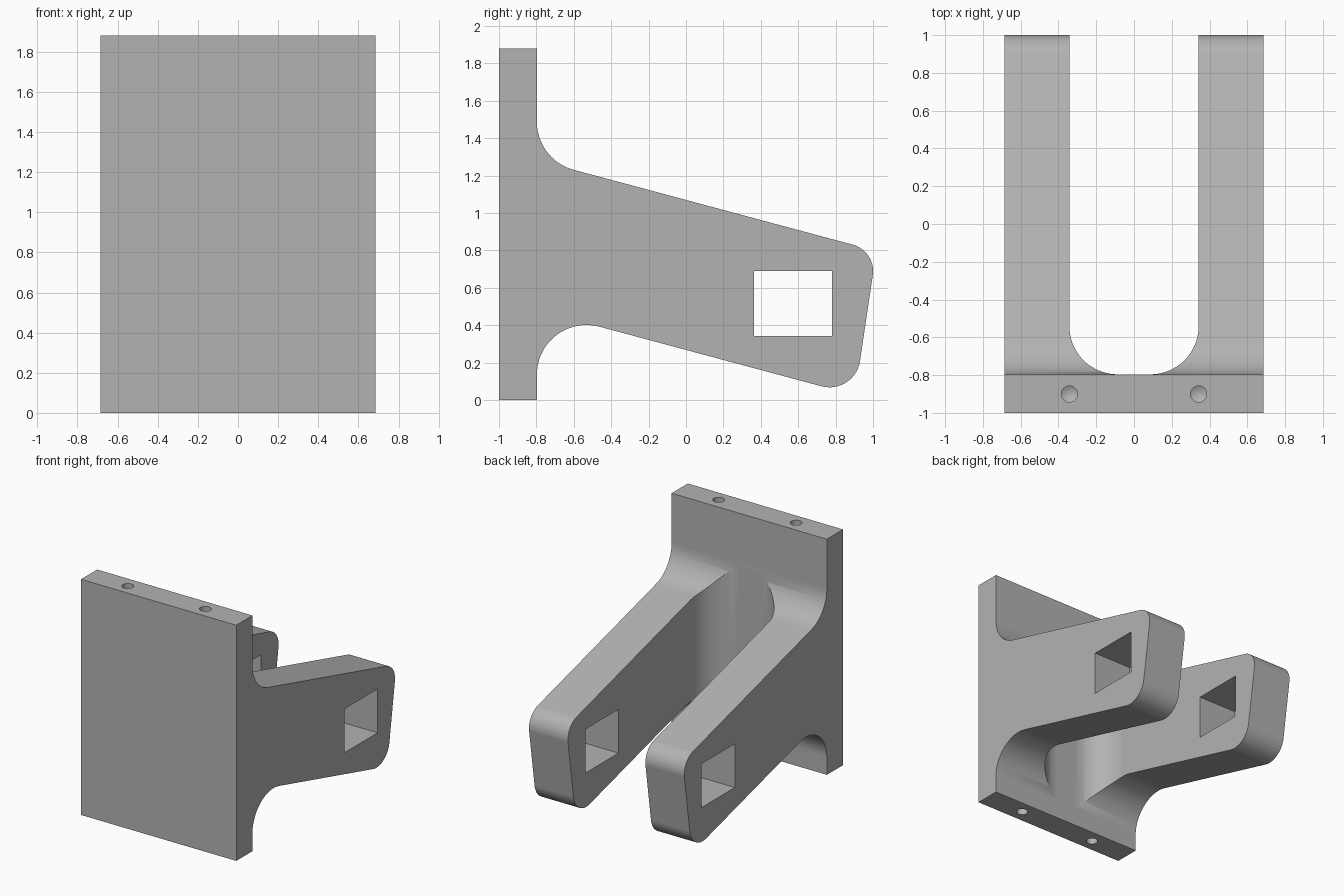
import bpy, bmesh, math
from mathutils import Vector

cube = bpy.data.objects.get("Cube")
if cube:
    bpy.data.objects.remove(cube, do_unlink=True)

HALF_W, HEIGHT, PLATE_Y = 0.685, 1.88, -0.797
SEGS = 20

grey = bpy.data.materials.new("plain grey")
grey.use_nodes = True
colour = (0.45, 0.45, 0.45, 1)
grey.diffuse_color = colour
grey.node_tree.nodes["Principled BSDF"].inputs["Base Color"].default_value = colour


def rounded(corners):
    """Outline from (a, b, radius) corners, each rounded by a tangent arc."""
    out = []
    for i, (a, b, r) in enumerate(corners):
        p = Vector((a, b))
        if r == 0:
            out.append(p)
            continue
        u = (Vector(corners[i - 1][:2]) - p).normalized()
        v = (Vector(corners[(i + 1) % len(corners)][:2]) - p).normalized()
        half = u.angle(v) / 2
        centre = p + (u + v).normalized() * (r / math.sin(half))
        start = p + u * (r / math.tan(half)) - centre
        end = p + v * (r / math.tan(half)) - centre
        sweep = math.pi - 2 * half
        for k in range(SEGS + 1):
            t = k / SEGS
            d = (start * math.sin((1 - t) * sweep) + end * math.sin(t * sweep)) / math.sin(sweep)
            out.append(centre + d)
    return out


def new_object(name, bm):
    bmesh.ops.recalc_face_normals(bm, faces=bm.faces)
    mesh = bpy.data.meshes.new(name)
    bm.to_mesh(mesh)
    bm.free()
    mesh.materials.append(grey)
    obj = bpy.data.objects.new(name, mesh)
    bpy.context.collection.objects.link(obj)
    return obj


def prism(name, outline, place, low, high):
    """Extrude a 2D outline; place(a, b, depth) gives the 3D point."""
    bm = bmesh.new()
    face = bm.faces.new([bm.verts.new(place(a, b, low)) for a, b in outline])
    moved = bmesh.ops.extrude_face_region(bm, geom=[face])["geom"]
    shift = Vector(place(0, 0, high)) - Vector(place(0, 0, low))
    bmesh.ops.translate(bm, vec=shift, verts=[g for g in moved if isinstance(g, bmesh.types.BMVert)])
    return new_object(name, bm)


def drill(name, x, z, inward):
    """Blind hole with a conical end, entering along z."""
    bm = bmesh.new()
    r, depth = 0.043, 0.3
    rings = [[bm.verts.new((x + r * math.cos(k * math.tau / 32), -0.9 + r * math.sin(k * math.tau / 32), h))
              for k in range(32)] for h in (z - inward * 0.05, z + inward * depth)]
    tip = bm.verts.new((x, -0.9, z + inward * (depth + 0.025)))
    bm.faces.new(rings[0])
    for k in range(32):
        n = (k + 1) % 32
        bm.faces.new((rings[0][k], rings[0][n], rings[1][n], rings[1][k]))
        bm.faces.new((rings[1][k], rings[1][n], tip))
    return new_object(name, bm)


def along_x(a, b, d):
    return (d, a, b)


def along_z(a, b, d):
    return (a, b, d)


# Back plate and sloping arm in one side profile
side = rounded([
    (-1, 0, 0), (PLATE_Y, 0, 0), (PLATE_Y, 0.482, 0.265),
    (0.903, 0.026, 0.165), (1.018, 0.797, 0.147),
    (PLATE_Y, 1.284, 0.265), (PLATE_Y, HEIGHT, 0), (-1, HEIGHT, 0)])
bracket = prism("bracket", side, along_x, -HALF_W, HALF_W)

# Round-cornered slot that splits the arm in two
slot_y = PLATE_Y + 0.001
slot = rounded([(-0.342, 1.2, 0), (-0.342, slot_y, 0.255), (0.342, slot_y, 0.255), (0.342, 1.2, 0)])
cutters = [prism("slot_cutter", slot, along_z, -0.2, 2.1)]

# Rectangular window through both arms
window = [(0.363, 0.342), (0.78, 0.342), (0.78, 0.69), (0.363, 0.69)]
cutters.append(prism("window_cutter", window, along_x, -1, 1))

# Screw holes in the top and bottom edges of the plate
for x in (-0.342, 0.342):
    cutters.append(drill("top_hole_cutter", x, HEIGHT, -1))
    cutters.append(drill("bottom_hole_cutter", x, 0, 1))

bpy.ops.object.select_all(action="DESELECT")
bpy.context.view_layer.objects.active = bracket
bracket.select_set(True)
for cutter in cutters:
    cutter.hide_render = True
    mod = bracket.modifiers.new("cut", "BOOLEAN")
    mod.operation, mod.solver, mod.object = "DIFFERENCE", "EXACT", cutter
    bpy.ops.object.modifier_apply(modifier=mod.name)
for cutter in cutters:
    bpy.data.objects.remove(cutter, do_unlink=True)

# Smooth arcs, crisp edges, flat large faces
bpy.ops.object.shade_smooth_by_angle(angle=math.radians(25))
weighted = bracket.modifiers.new("weighted_normals", "WEIGHTED_NORMAL")
weighted.keep_sharp = True
